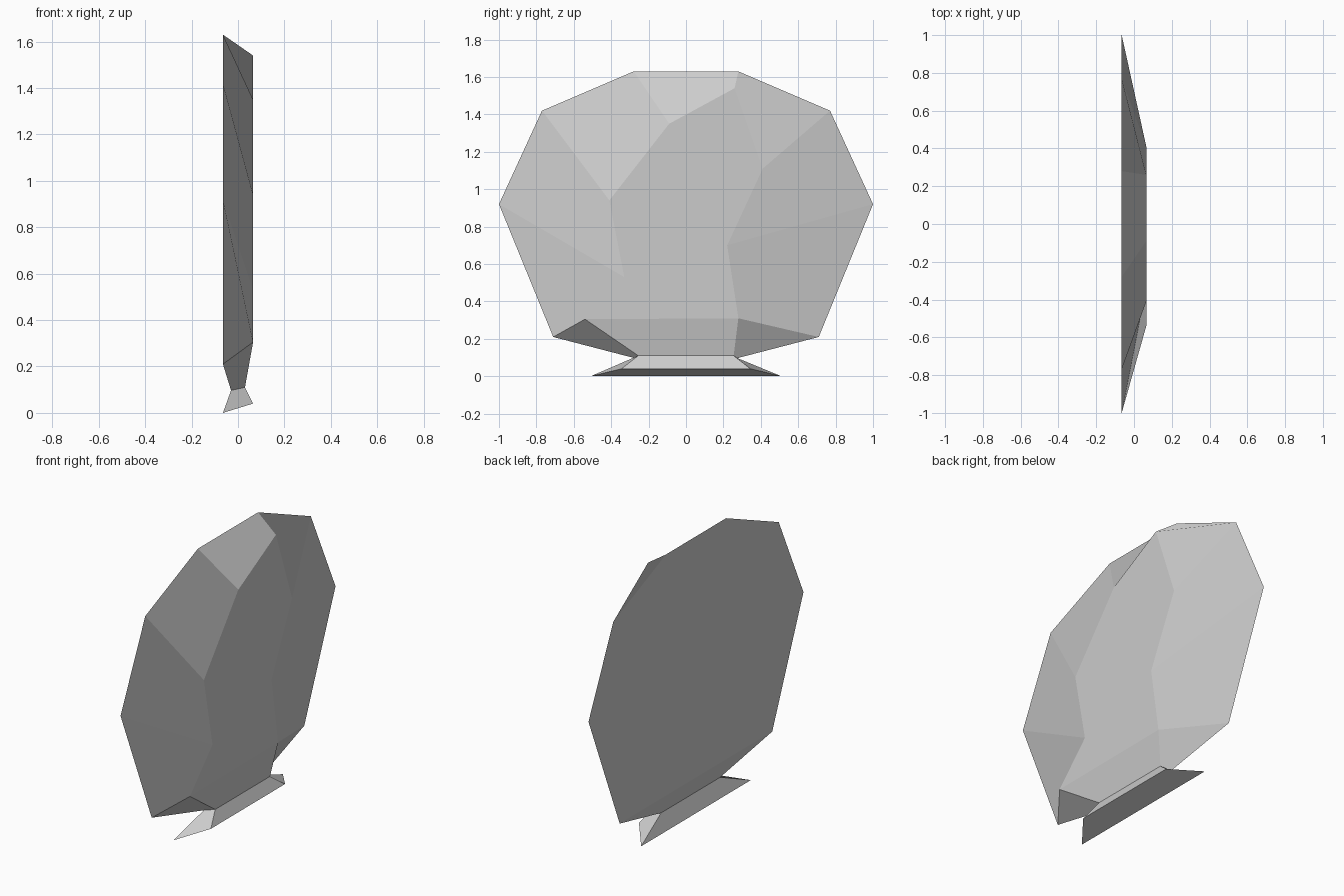
import bpy, bmesh

cube = bpy.data.objects.get("Cube")
if cube:
    bpy.data.objects.remove(cube, do_unlink=True)

grey = bpy.data.materials.new("plain_grey")
grey.use_nodes = True
colour = (0.6, 0.6, 0.6, 1)
grey.diffuse_color = colour
bsdf = next(n for n in grey.node_tree.nodes if n.type == 'BSDF_PRINCIPLED')
bsdf.inputs["Base Color"].default_value = colour


def loft(name, build):
    """Make a flat-shaded object from a function that fills a bmesh."""
    bm = bmesh.new()
    build(bm)
    bmesh.ops.recalc_face_normals(bm, faces=bm.faces)
    mesh = bpy.data.meshes.new(name)
    bm.to_mesh(mesh)
    bm.free()
    mesh.materials.append(grey)
    obj = bpy.data.objects.new(name, mesh)
    bpy.context.collection.objects.link(obj)
    return obj


def at_depth(bm, x, outline):
    return [bm.verts.new((x, y, z)) for y, z in outline]


HALF = 0.065

# Symmetric back outline, from lower -y corner over the top to lower +y corner
half_rim = [(-0.71, 0.21), (-1, 0.92), (-0.77, 1.42), (-0.28, 1.63)]
rim = half_rim + [(-y, z) for y, z in reversed(half_rim)]

# Irregular flat facet on the front, one corner for each rim corner
facet = [(-0.54, 0.305), (-0.33, 0.53), (-0.41, 0.94), (-0.09, 1.35),
         (0.26, 1.54), (0.41, 1.11), (0.22, 0.70), (0.28, 0.31)]

# Narrow waist shared by the shell and the foot
neck_back = [(-0.275, 0.097), (0.275, 0.097)]
neck_front = [(-0.255, 0.11), (0.255, 0.11)]


def neck(bm):
    return at_depth(bm, -0.03, neck_back), at_depth(bm, 0.03, neck_front)


def build_shell(bm):
    a = at_depth(bm, -HALF, rim)
    i = at_depth(bm, HALF, facet)
    nb, nf = neck(bm)
    bm.faces.new(a)
    bm.faces.new(i[::-1])
    # bevelled ring between rim and facet
    for k in range(len(a) - 1):
        bm.faces.new((i[k], i[k + 1], a[k + 1], a[k]))
    # taper down to the waist
    bm.faces.new((i[0], nf[0], nf[1], i[-1]))
    bm.faces.new((a[0], a[-1], nb[1], nb[0]))
    for end, side in ((0, 0), (-1, 1)):
        bm.faces.new((i[end], a[end], nb[side], nf[side]))


def build_foot(bm):
    nb, nf = neck(bm)
    fb = at_depth(bm, -HALF, [(-0.51, 0), (0.51, 0)])
    ff = at_depth(bm, HALF, [(-0.345, 0.04), (0.345, 0.04)])
    top = [nb[0], nb[1], nf[1], nf[0]]
    bottom = [fb[0], fb[1], ff[1], ff[0]]
    bm.faces.new(bottom)
    for k in range(4):
        n = (k + 1) % 4
        bm.faces.new((top[k], top[n], bottom[n], bottom[k]))


loft("faceted_shell", build_shell)
loft("flared_foot", build_foot)
